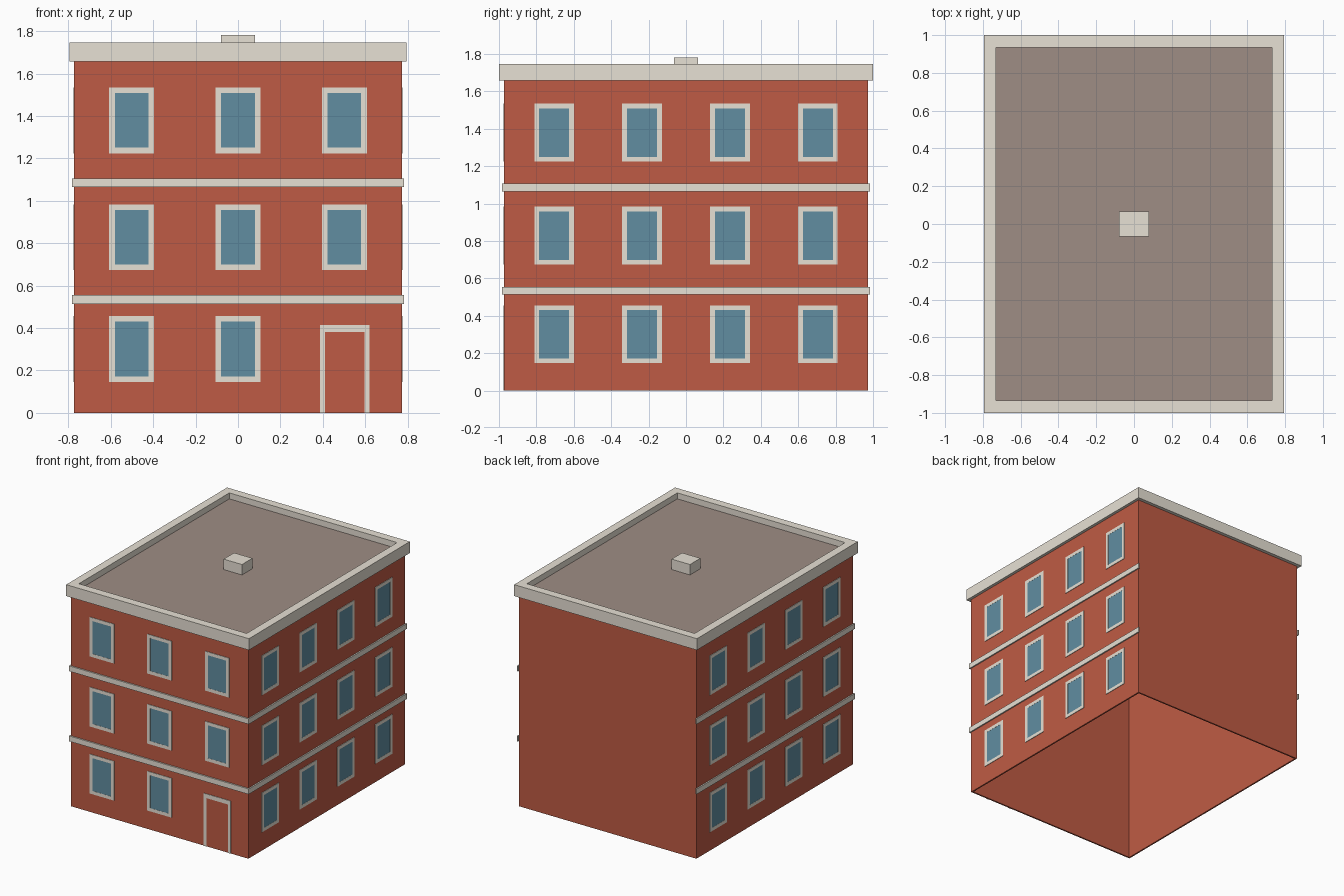
import bpy, bmesh
from math import pi
from mathutils import Matrix, Vector

if "Cube" in bpy.data.objects:
    bpy.data.objects.remove(bpy.data.objects["Cube"], do_unlink=True)


def material(name, rgb):
    m = bpy.data.materials.new(name)
    m.use_nodes = True
    m.diffuse_color = (*rgb, 1)
    bsdf = next(n for n in m.node_tree.nodes if n.type == "BSDF_PRINCIPLED")
    bsdf.inputs["Base Color"].default_value = (*rgb, 1)
    return m


BRICK = material("red brick", (0.52, 0.105, 0.058))
STONE = material("pale stone", (0.8, 0.75, 0.66))
GLASS = material("blue glass", (0.12, 0.27, 0.355))
ROOF = material("brown roofing", (0.345, 0.268, 0.232))

HX, HY = 0.772, 0.973            # half width and half depth of the walls
EAVES, TOP = 1.657, 1.747


def finish(name, bm, mat, place=Matrix()):
    bmesh.ops.recalc_face_normals(bm, faces=bm.faces)
    me = bpy.data.meshes.new(name)
    bm.to_mesh(me)
    bm.free()
    ob = bpy.data.objects.new(name, me)
    me.materials.append(mat)
    ob.matrix_world = place
    bpy.context.collection.objects.link(ob)
    return ob


def box(name, lo, hi, mat):
    lo, hi = Vector(lo), Vector(hi)
    bm = bmesh.new()
    bmesh.ops.create_cube(bm, size=1)
    bmesh.ops.scale(bm, vec=hi - lo, verts=bm.verts)
    bmesh.ops.translate(bm, vec=(lo + hi) / 2, verts=bm.verts)
    return finish(name, bm, mat)


def rect(w, h):
    return [(-w, -h), (w, -h), (w, h), (-w, h)]


def ring(w, h, border):
    """Four mitred quads around a rectangular opening."""
    a, b = rect(w, h), rect(w - border, h - border)
    return [(a[i - 1], a[i], b[i], b[i - 1]) for i in range(4)]


def plate(name, polygons, depth, mat, place=Matrix()):
    """Extrude flat polygons along z."""
    bm = bmesh.new()
    for poly in polygons:
        bm.faces.new([bm.verts.new((x, y, 0)) for x, y in poly])
    bmesh.ops.remove_doubles(bm, verts=bm.verts, dist=1e-5)
    ext = bmesh.ops.extrude_face_region(bm, geom=bm.faces[:], use_keep_orig=True)
    bmesh.ops.translate(bm, vec=(0, 0, depth),
                        verts=[v for v in ext["geom"] if isinstance(v, bmesh.types.BMVert)])
    return finish(name, bm, mat, place)


# Brick wall shell, open underneath
plate("brick_walls", ring(HX, HY, 0.012), EAVES + 0.01, BRICK)

# Parapet ring, sunken roof and roof vent
plate("parapet", ring(0.795, 1.0, 0.065), TOP - EAVES, STONE,
      Matrix.Translation((0, 0, EAVES)))
box("flat_roof", (-0.735, -0.94, EAVES + 0.01), (0.735, 0.94, 1.7), ROOF)
box("roof_vent", (-0.08, -0.065, 1.69), (0.08, 0.065, 1.782), STONE)

# String courses on the front and both sides
for i, z in enumerate((0.534, 1.085)):
    z0, z1 = z - 0.021, z + 0.021
    box(f"front_band_{i}", (-HX, -HY - 0.011, z0), (HX, -HY, z1), STONE)
    for side, s in (("left", 1), ("right", -1)):
        a, b = sorted((s * HX, s * (HX + 0.01)))
        box(f"{side}_band_{i}", (a, -HY - 0.011, z0), (b, HY + 0.011, z1), STONE)


# Each facade: local x runs along the wall, local y up, local z outward
def facade(turn, distance):
    return (Matrix.Rotation(turn, 4, "Z") @ Matrix.Translation((0, -distance, 0))
            @ Matrix.Rotation(pi / 2, 4, "X"))


FACADES = {
    "front": (facade(0, HY), (-0.501, 0, 0.501)),
    "left": (facade(pi / 2, HX), (-0.705, -0.235, 0.235, 0.705)),
    "right": (facade(-pi / 2, HX), (-0.705, -0.235, 0.235, 0.705)),
}

# Windows on three floors, leaving room for the door
for side, (place, columns) in FACADES.items():
    for floor, z in enumerate((0.301, 0.828, 1.379)):
        for col, u in enumerate(columns):
            if side == "front" and floor == 0 and col == 2:
                continue
            at = place @ Matrix.Translation((u, z, 0))
            tag = f"{side}_{floor}_{col}"
            plate("window_frame_" + tag, ring(0.106, 0.155, 0.026), 0.004, STONE, at)
            plate("window_glass_" + tag, [rect(0.08, 0.129)], 0.003, GLASS, at)

# Door surround: two jambs and a lintel
w, h, t = 0.117, 0.414, 0.023
surround = [(-w, 0), (-w, h), (w, h), (w, 0),
            (w - t, 0), (w - t, h - 0.033), (t - w, h - 0.033), (t - w, 0)]
plate("door_surround", [surround], 0.004, STONE,
      FACADES["front"][0] @ Matrix.Translation((0.503, 0, 0)))
